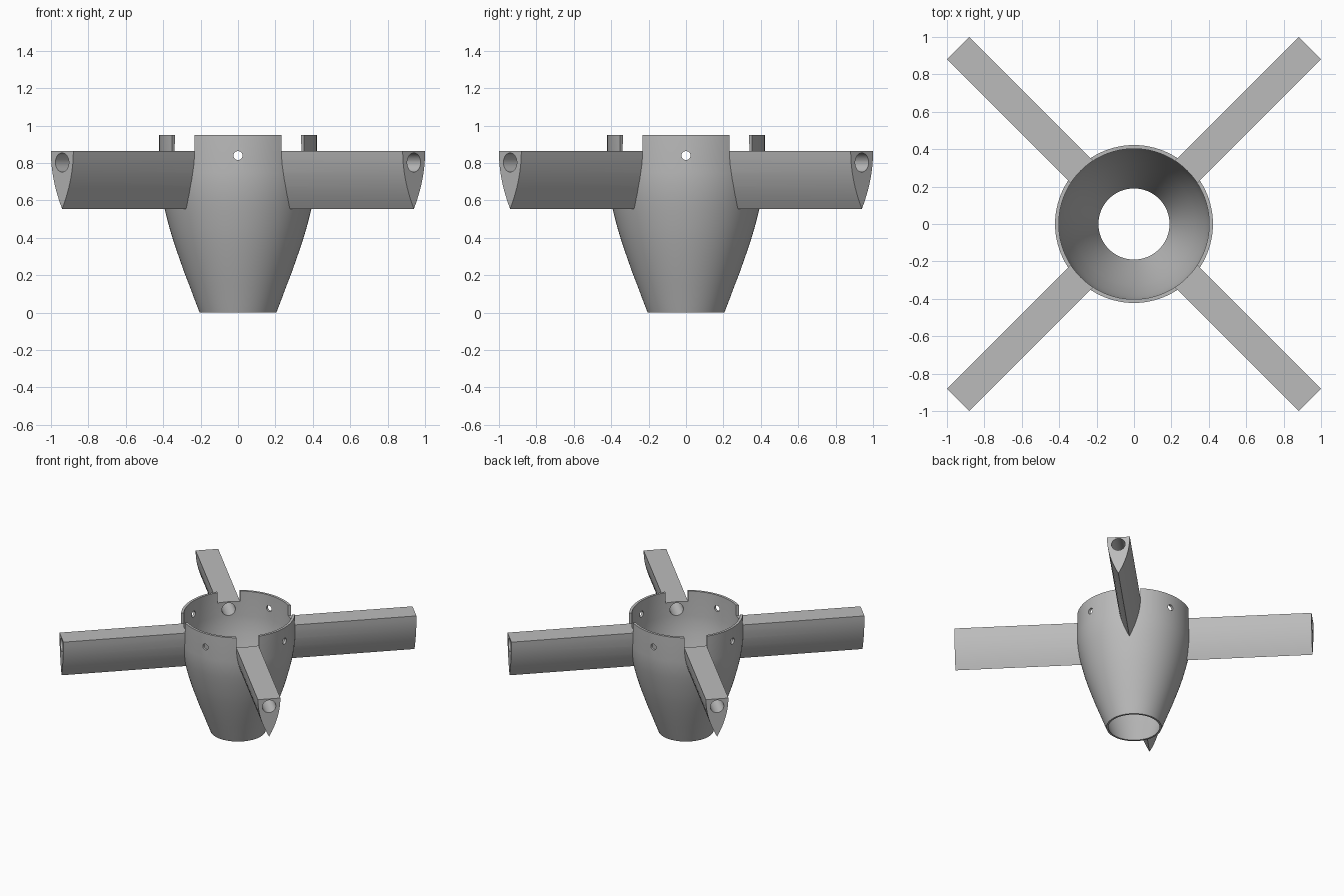
import bpy, bmesh, math
from mathutils import Matrix, Vector

cube = bpy.data.objects.get("Cube")
if cube:
    bpy.data.objects.remove(cube, do_unlink=True)

grey = bpy.data.materials.new("plain grey")
grey.use_nodes = True
colour = (0.5, 0.5, 0.5, 1)
grey.diffuse_color = colour
grey.node_tree.nodes["Principled BSDF"].inputs["Base Color"].default_value = colour

FIN_TOP, FIN_BOTTOM, FIN_HALF, FIN_END = 0.865, 0.555, 0.085, 1.33
DIAGONALS = [math.radians(45 + 90 * i) for i in range(4)]


def finish(name, bm):
    bmesh.ops.recalc_face_normals(bm, faces=bm.faces)
    mesh = bpy.data.meshes.new(name)
    bm.to_mesh(mesh)
    bm.free()
    mesh.materials.append(grey)
    ob = bpy.data.objects.new(name, mesh)
    bpy.context.collection.objects.link(ob)
    return ob


def lathe(name, profile, segments=96):
    """Closed solid of revolution from (radius, height) points."""
    bm = bmesh.new()
    rings = []
    for r, z in profile:
        rings.append([bm.verts.new((r * math.cos(a), r * math.sin(a), z))
                      for a in (math.tau * i / segments for i in range(segments))])
    for low, high in zip(rings, rings[1:]):
        for i in range(segments):
            j = (i + 1) % segments
            bm.faces.new((low[i], low[j], high[j], high[i]))
    bm.faces.new(rings[0])
    bm.faces.new(rings[-1])
    return finish(name, bm)


def rod(name, radius, start, end, angle, z, segments=32):
    """Horizontal cylinder pointing outwards at the given angle."""
    bm = bmesh.new()
    place = (Matrix.Rotation(angle, 4, "Z")
             @ Matrix.Translation(((start + end) / 2, 0, z))
             @ Matrix.Rotation(math.pi / 2, 4, "Y"))
    bmesh.ops.create_cone(bm, cap_ends=True, segments=segments, radius1=radius,
                          radius2=radius, depth=end - start, matrix=place)
    return finish(name, bm)


def prism(name, section, start, end, angle):
    """Extrude a (sideways, height) section outwards at the given angle."""
    bm = bmesh.new()
    face = bm.faces.new([bm.verts.new((start, y, z)) for y, z in section])
    grown = bmesh.ops.extrude_face_region(bm, geom=[face], use_keep_orig=True)
    moved = [v for v in grown["geom"] if isinstance(v, bmesh.types.BMVert)]
    bmesh.ops.translate(bm, verts=moved, vec=Vector((end - start, 0, 0)))
    bmesh.ops.rotate(bm, verts=bm.verts, matrix=Matrix.Rotation(angle, 3, "Z"))
    return finish(name, bm)


def carve(ob, cutters):
    """Subtract the cutters and bake the result."""
    for cutter in cutters:
        cutter.hide_render = True
        mod = ob.modifiers.new("cut", "BOOLEAN")
        mod.operation, mod.solver, mod.object = "DIFFERENCE", "EXACT", cutter
    graph = bpy.context.evaluated_depsgraph_get()
    baked = bpy.data.meshes.new_from_object(ob.evaluated_get(graph))
    ob.modifiers.clear()
    ob.data = baked


# Tapered hub wall, and the matching cavity
outer = [(0.205, 0), (0.232, 0.07), (0.26, 0.145), (0.289, 0.22), (0.317, 0.3),
         (0.343, 0.375), (0.367, 0.455), (0.389, 0.54), (0.405, 0.61),
         (0.417, 0.68), (0.422, 0.75), (0.422, 0.95)]
inner = [(r - 0.015 - 0.005 * z, z) for r, z in outer]
inner = [(inner[0][0], -0.05)] + inner + [(inner[-1][0], 1.05)]
hub = lathe("hub", outer)
hub_solid = lathe("hub_cutter", outer)
cavity = lathe("cavity_cutter", inner)

# Fin section: flat top, curved sides meeting in a keel
steps = [i / 8 for i in range(8)]
side = [(FIN_HALF * (1 - t * t), FIN_TOP - t * (FIN_TOP - FIN_BOTTOM)) for t in steps]
section = side + [(0, FIN_BOTTOM)] + [(-y, z) for y, z in reversed(side)]
slot = [(-FIN_HALF, FIN_TOP), (FIN_HALF, FIN_TOP), (FIN_HALF, 1.1), (-FIN_HALF, 1.1)]

fins, bores, slots, pin_holes = [], [], [], []
for i, angle in enumerate(DIAGONALS):
    bores.append(rod("bore_cutter", 0.051, 0.3, 1.5, angle, 0.803))
    slots.append(prism("slot_cutter", slot, 0.2, 0.6, angle))
    pin_holes.append(rod("pin_hole_cutter", 0.024, 0.3, 0.6, math.tau * i / 4, 0.84))
    fin = prism("fin_" + str(i + 1), section, 0.3, FIN_END, angle)
    carve(fin, [hub_solid, bores[-1]])
    fins.append(fin)

# Hollow the hub, open the fin slots, bores and pin holes
carve(hub, [cavity] + slots + bores + pin_holes)
for cutter in [hub_solid, cavity] + slots + bores + pin_holes:
    bpy.data.objects.remove(cutter, do_unlink=True)

# Smooth the curved surfaces, keep the edges crisp
bpy.ops.object.select_all(action="DESELECT")
for ob in [hub] + fins:
    ob.select_set(True)
bpy.context.view_layer.objects.active = hub
bpy.ops.object.shade_smooth_by_angle(angle=math.radians(30))
